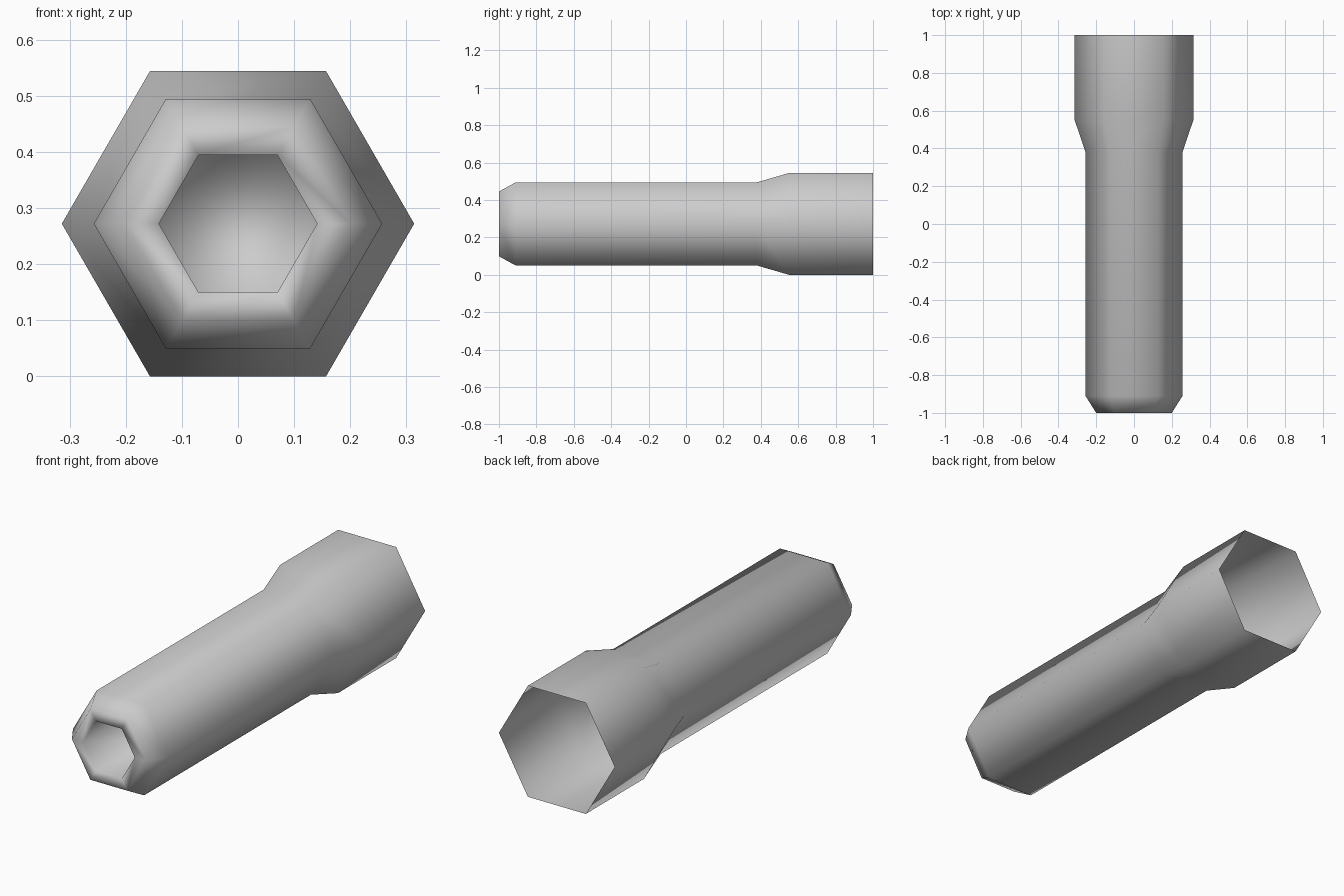
import bpy
import bmesh
from math import cos, sin, pi

cube = bpy.data.objects.get("Cube")
if cube:
    bpy.data.objects.remove(cube)

SIDES = 6
AXIS_Z = 0.272

# Plain grey metal
grey = bpy.data.materials.new("grey_metal")
grey.use_nodes = True
colour = (0.6, 0.6, 0.6, 1)
grey.diffuse_color = colour
grey.node_tree.nodes["Principled BSDF"].inputs["Base Color"].default_value = colour

# (y, radius) from the open rear rim, along the outside, over the muzzle and into the bore
profile = [(1, 0.314), (0.55, 0.314), (0.38, 0.257), (-0.91, 0.257),
           (-1, 0.2), (-1, 0.141), (-0.6, 0.141)]


def hex_ring(bm, y, radius):
    return [bm.verts.new((radius * cos(2 * pi * i / SIDES), y,
                          AXIS_Z + radius * sin(2 * pi * i / SIDES)))
            for i in range(SIDES)]


# Sweep the profile into a six-sided barrel shell
bm = bmesh.new()
rings = [hex_ring(bm, y, r) for y, r in profile]
for a, b in zip(rings, rings[1:]):
    for i in range(SIDES):
        j = (i + 1) % SIDES
        bm.faces.new((a[i], b[i], b[j], a[j]))

# Close the bottom of the bore
bm.faces.new(rings[-1])
bmesh.ops.recalc_face_normals(bm, faces=bm.faces)

# Outward normals: the first rear face must point away from the axis
bm.normal_update()
bm.faces.ensure_lookup_table()
first = bm.faces[0]
centre = first.calc_center_median()
if first.normal.x * centre.x + first.normal.z * (centre.z - AXIS_Z) < 0:
    bmesh.ops.reverse_faces(bm, faces=bm.faces)

for face in bm.faces:
    face.smooth = True

mesh = bpy.data.meshes.new("hex_barrel")
bm.to_mesh(mesh)
bm.free()
mesh.materials.append(grey)
barrel = bpy.data.objects.new("hex_barrel", mesh)
bpy.context.collection.objects.link(barrel)
